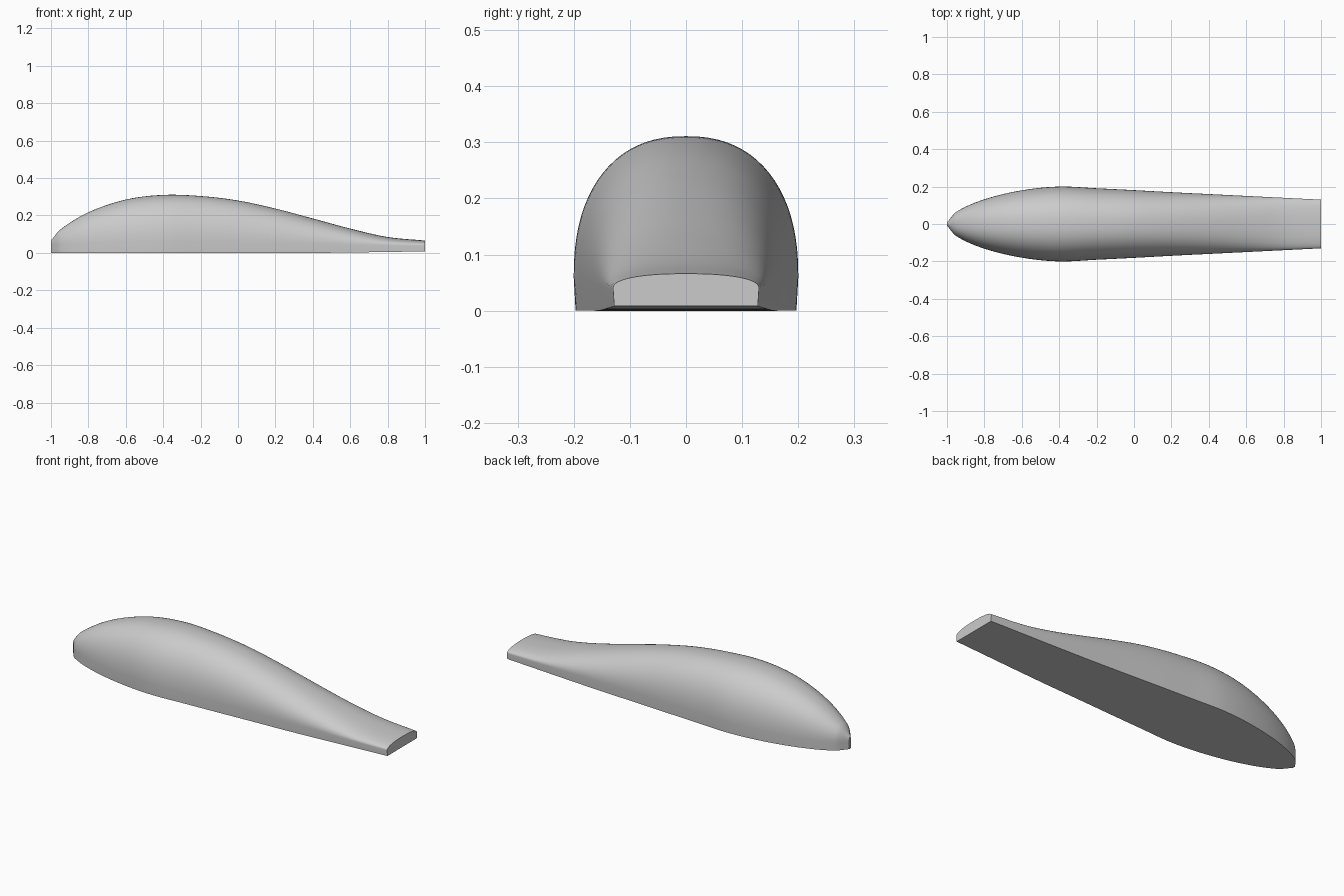
import bpy, bmesh, math

cube = bpy.data.objects.get("Cube")
if cube:
    bpy.data.objects.remove(cube)

# Stations along the body: x, half width, top height, underside height
STATIONS = [(-1, .008, .065, 0), (-.95, .065, .125, 0), (-.8, .132, .217, 0),
            (-.6, .18, .285, 0), (-.4, .2, .31, 0), (-.2, .191, .304, 0),
            (0, .181, .28, 0), (.2, .17, .237, 0), (.4, .16, .184, 0),
            (.6, .15, .13, .002), (.8, .14, .085, .005), (1, .13, .066, .008)]
STEPS, ARC, POWER = 6, 40, 2.3


def slope(i, k):
    a, b = STATIONS[max(i - 1, 0)], STATIONS[min(i + 1, len(STATIONS) - 1)]
    return (b[k] - a[k]) / (b[0] - a[0])


def blend(i, t, k):
    """Smooth curve through the stations."""
    a, b = STATIONS[i], STATIONS[i + 1]
    d = b[0] - a[0]
    s = t * t * (3 - 2 * t)
    return (a[k] * (1 - s) + b[k] * s + d * t * (1 - t) ** 2 * slope(i, k)
            - d * t * t * (1 - t) * slope(i + 1, k))


def section(x, width, top, bottom):
    """Domed cross-section with slightly tucked lower edges."""
    waist = .04 + .08 * (top - .065)
    points = [(x, -width * .983, bottom)]
    for j in range(ARC + 1):
        a = math.pi * j / ARC
        c, s = math.cos(a), math.sin(a)
        y = -math.copysign(abs(c) ** (2 / POWER), c) * width
        points.append((x, y, waist + (top - waist) * max(s, 0) ** (2 / POWER)))
    points.append((x, width * .983, bottom))
    return points


# Loft the body
bm = bmesh.new()
rings = []
last = len(STATIONS) - 2
for i in range(last + 1):
    for n in range(STEPS + (i == last)):
        t = n / STEPS
        x = STATIONS[i][0] * (1 - t) + STATIONS[i + 1][0] * t
        pts = section(x, *(blend(i, t, k) for k in (1, 2, 3)))
        rings.append([bm.verts.new(p) for p in pts])
for a, b in zip(rings, rings[1:]):
    for j in range(len(a)):
        k = (j + 1) % len(a)
        bm.faces.new((a[j], a[k], b[k], b[j]))

# Flat ends
bm.faces.new(rings[0])
bm.faces.new(rings[-1])
bmesh.ops.recalc_face_normals(bm, faces=bm.faces)
mesh = bpy.data.meshes.new("tapered_body")
bm.to_mesh(mesh)
bm.free()

body = bpy.data.objects.new("tapered_body", mesh)
bpy.context.collection.objects.link(body)

# Plain grey finish
grey = bpy.data.materials.new("plain_grey")
grey.use_nodes = True
color = (.6, .6, .6, 1)
grey.diffuse_color = color
grey.node_tree.nodes["Principled BSDF"].inputs["Base Color"].default_value = color
mesh.materials.append(grey)

bpy.ops.object.select_all(action='DESELECT')
body.select_set(True)
bpy.context.view_layer.objects.active = body
bpy.ops.object.shade_smooth_by_angle(angle=math.radians(35))
